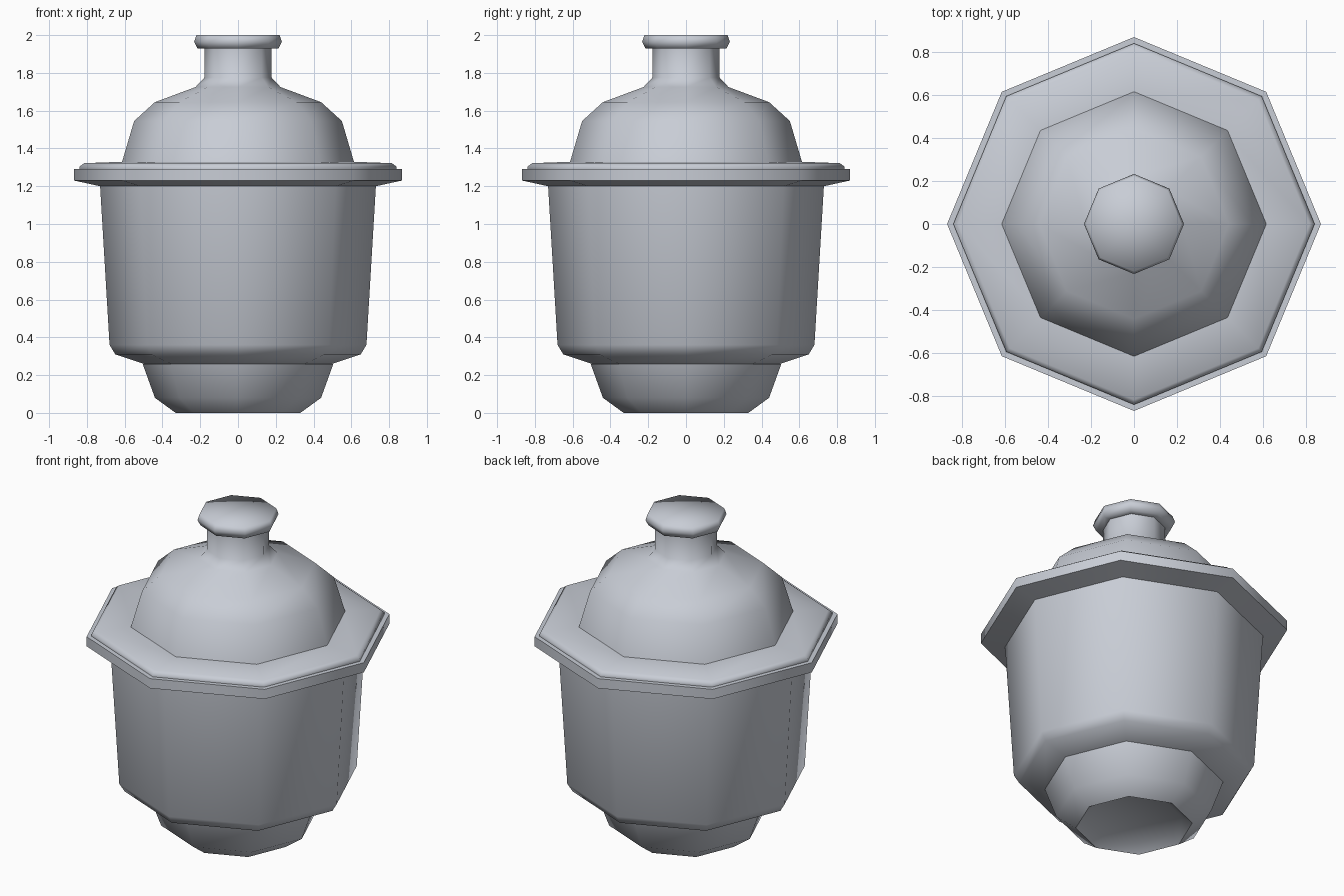
import bpy
import bmesh
import math

cube = bpy.data.objects.get("Cube")
if cube:
    bpy.data.objects.remove(cube, do_unlink=True)

SIDES = 8

grey = bpy.data.materials.new("pale_blue_grey")
grey.use_nodes = True
colour = (0.58, 0.61, 0.67, 1.0)
grey.diffuse_color = colour
grey.node_tree.nodes["Principled BSDF"].inputs["Base Color"].default_value = colour


def turned(name, profile, angle=60):
    """Turn a (radius, height) profile into an eight-sided part."""
    bm = bmesh.new()
    rings = []
    for radius, z in profile:
        if radius == 0:
            rings.append([bm.verts.new((0, 0, z))] * SIDES)
            continue
        turns = [math.tau * i / SIDES for i in range(SIDES)]
        rings.append([bm.verts.new((radius * math.cos(a), radius * math.sin(a), z))
                      for a in turns])
    for low, high in zip(rings, rings[1:]):
        for i in range(SIDES):
            j = (i + 1) % SIDES
            corners = list(dict.fromkeys((low[i], low[j], high[j], high[i])))
            bm.faces.new(corners)
    mesh = bpy.data.meshes.new(name)
    bm.to_mesh(mesh)
    bm.free()
    mesh.materials.append(grey)
    obj = bpy.data.objects.new(name, mesh)
    bpy.context.collection.objects.link(obj)
    bpy.ops.object.select_all(action="DESELECT")
    obj.select_set(True)
    bpy.context.view_layer.objects.active = obj
    bpy.ops.object.shade_smooth_by_angle(angle=math.radians(angle))
    return obj


# Foot with a shallow hollow underneath
turned("foot", [(0, 0.05), (0.27, 0.04), (0.33, 0), (0.44, 0.08), (0.505, 0.26)], 45)

# Pot body, tapering slightly towards the bottom
turned("pot_body", [(0.5, 0.26), (0.65, 0.31), (0.68, 0.36), (0.73, 1.2)])

# Wide rim around the mouth of the pot
turned("pot_rim", [(0.73, 1.2), (0.867, 1.23), (0.867, 1.29), (0.78, 1.29)])

# Lid: flange, dome and neck
turned("lid_flange", [(0.838, 1.29), (0.838, 1.305), (0.815, 1.322), (0.6, 1.33)], 75)
turned("lid_dome", [(0.615, 1.325), (0.55, 1.545), (0.44, 1.645),
                    (0.225, 1.725), (0.178, 1.775), (0.176, 1.935)])

# Knob on top of the neck
turned("lid_knob", [(0.17, 1.93), (0.215, 1.93), (0.232, 1.965),
                    (0.22, 2.0), (0, 2.0)], 85)
